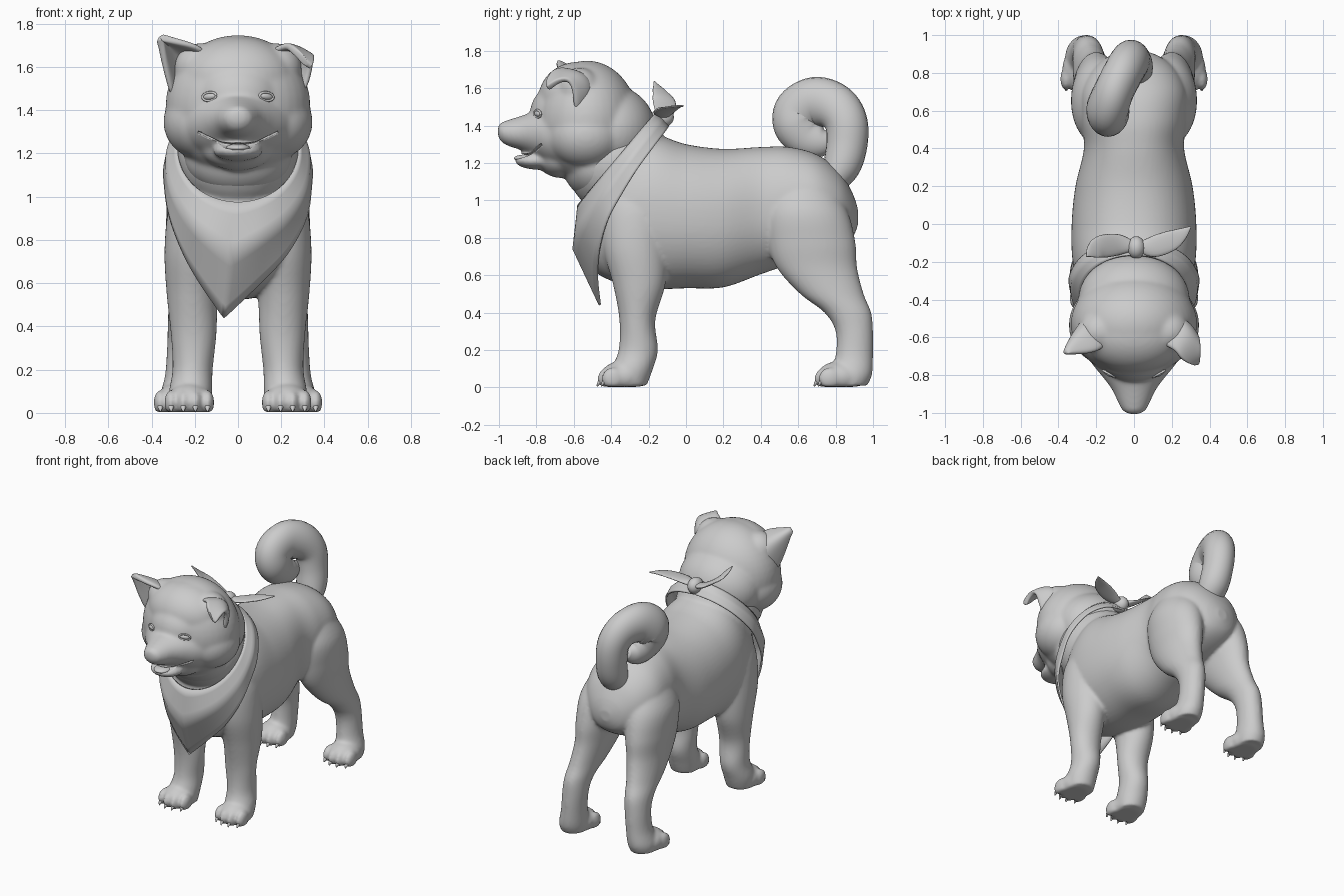
import bpy, bmesh
from math import sin, cos, pi
from mathutils import Vector, Matrix

if "Cube" in bpy.data.objects:
    bpy.data.objects.remove(bpy.data.objects["Cube"])

grey = bpy.data.materials.new("plain grey")
grey.use_nodes = True
grey.diffuse_color = (0.6, 0.6, 0.6, 1)
grey.node_tree.nodes["Principled BSDF"].inputs["Base Color"].default_value = (0.6, 0.6, 0.6, 1)

X, Y, Z = Vector((1, 0, 0)), Vector((0, 1, 0)), Vector((0, 0, 1))


def finish(bm, name):
    bmesh.ops.recalc_face_normals(bm, faces=bm.faces)
    for f in bm.faces:
        f.smooth = True
    mesh = bpy.data.meshes.new(name)
    bm.to_mesh(mesh)
    bm.free()
    mesh.materials.append(grey)
    ob = bpy.data.objects.new(name, mesh)
    bpy.context.collection.objects.link(ob)
    return ob


def spline(rows, steps=6):
    """Catmull-Rom through the rows of numbers."""
    rows = [Vector(r) for r in rows]
    out = []
    for i in range(len(rows) - 1):
        a, b, c, d = (rows[max(0, min(len(rows) - 1, i + k))] for k in (-1, 0, 1, 2))
        for k in range(steps):
            t = k / steps
            out.append(0.5 * (2 * b + (c - a) * t + (2 * a - 5 * b + 4 * c - d) * t * t
                              + (3 * b - a - 3 * c + d) * t ** 3))
    return out + [rows[-1]]


def loft(bm, rows, ref, axis=None, square=1.0, n=24):
    """Skin oval rings; each row is x, y, z, half width, half depth."""
    rows = spline(rows)
    rings = []
    for i, r in enumerate(rows):
        p = Vector(r[:3])
        t = axis or (Vector(rows[min(i + 1, len(rows) - 1)][:3]) - Vector(rows[max(i - 1, 0)][:3])).normalized()
        s = t.cross(ref).normalized()
        u = s.cross(t)
        ring = []
        for k in range(n):
            c, q = cos(2 * pi * k / n), sin(2 * pi * k / n)
            c, q = (abs(v) ** square * (1 if v > 0 else -1) for v in (c, q))
            ring.append(bm.verts.new(p + s * c * max(r[3], .003) + u * q * max(r[4], .003)))
        rings.append(ring)
    for a, b in zip(rings, rings[1:]):
        for k in range(n):
            bm.faces.new((a[k], a[(k + 1) % n], b[(k + 1) % n], b[k]))
    bm.faces.new(rings[0])
    bm.faces.new(rings[-1])


def ball(bm, c, r, rot=None):
    m = Matrix.Translation(c) @ (rot or Matrix()) @ Matrix.Diagonal((*r, 1))
    bmesh.ops.create_uvsphere(bm, u_segments=40, v_segments=24, radius=1, matrix=m)


def fuse(ob, voxel, rounds):
    m = ob.modifiers.new("fuse", 'REMESH')
    m.mode, m.voxel_size, m.use_smooth_shade = 'VOXEL', voxel, True
    s = ob.modifiers.new("soften", 'SMOOTH')
    s.factor, s.iterations = 0.5, rounds


def mirror_x(rows, side):
    return [(r[0] * side, *r[1:]) for r in rows]


# Torso, neck and legs
bm = bmesh.new()
loft(bm, [(0, -.55, .86, .06, .1), (0, -.5, .87, .19, .24), (0, -.36, .91, .285, .355),
          (0, -.2, .94, .325, .415), (0, 0, .915, .33, .385), (0, .2, .905, .31, .37),
          (0, .4, .945, .265, .34), (0, .55, .97, .28, .315), (0, .7, .97, .28, .275),
          (0, .82, .95, .22, .205), (0, .89, .92, .13, .12), (0, .92, .91, .04, .04)], Z, Y, .92, 64)
ball(bm, (0, -.36, 1.2), (.28, .28, .285))
front_leg = [(.16, -.27, 1.08, .1, .14), (.18, -.27, .95, .14, .18), (.195, -.27, .75, .145, .175),
             (.21, -.25, .55, .12, .14), (.205, -.26, .36, .105, .096), (.21, -.255, .2, .093, .105),
             (.22, -.29, .09, .1, .11), (.22, -.3, .01, .09, .09)]
rear_leg = [(.14, .62, 1.12, .1, .13), (.175, .64, .95, .15, .22), (.195, .67, .78, .135, .235),
            (.205, .7, .64, .115, .215), (.225, .78, .5, .097, .17), (.24, .865, .4, .085, .125),
            (.248, .9, .3, .08, .1), (.258, .9, .17, .08, .1), (.272, .88, .07, .092, .115),
            (.275, .87, .01, .085, .1)]
claws = bmesh.new()
for side in (-1, 1):
    loft(bm, mirror_x(front_leg, side), Y, -Z, n=40)
    loft(bm, mirror_x(rear_leg, side), Y, -Z, n=40)
    for px, py in ((.225, -.34), (.275, .82)):
        ball(bm, (side * px, py, .055), (.105, .12, .085))
        for i in range(4):
            off = (i - 1.5) * .056
            tx, ty = side * px + off, py - .085 + abs(off) * .4
            ball(bm, (tx, ty, .048), (.031, .06, .058))
            loft(claws, [(tx, ty - .03, .04, .013, .016), (tx, ty - .05, .025, .01, .012),
                         (tx, ty - .062, .006, .003, .003)], X, n=8)
for v in bm.verts:
    v.co.z = max(v.co.z, .003)
fuse(finish(bm, "body_and_legs"), .0115, 6)
finish(claws, "claws")

# Head with brow, cheeks, muzzle, jaw and throat
bm = bmesh.new()
ball(bm, (0, -.53, 1.42), (.335, .275, .327))
ball(bm, (0, -.58, 1.54), (.27, .21, .2))
ball(bm, (0, -.62, 1.46), (.22, .215, .19))
ball(bm, (0, -.4, 1.37), (.295, .24, .245))
ball(bm, (0, -.47, 1.19), (.25, .19, .19))
loft(bm, [(0, -.58, 1.34, .29, .2), (0, -.68, 1.345, .26, .18), (0, -.75, 1.345, .215, .155),
          (0, -.82, 1.355, .158, .118), (0, -.88, 1.36, .115, .092), (0, -.95, 1.36, .082, .07),
          (0, -.99, 1.365, .058, .05), (0, -1.007, 1.37, .025, .02)], Z, Y, n=48)
ball(bm, (0, -.968, 1.388), (.052, .038, .034))
ball(bm, (0, -.79, 1.212), (.115, .125, .048))
ball(bm, (0, -.67, 1.23), (.17, .13, .11))
for side in (-1, 1):
    ball(bm, (side * .16, -.535, 1.345), (.185, .205, .175))
    ball(bm, (side * .175, -.57, 1.595), (.12, .115, .115))
head = finish(bm, "head")
fuse(head, .011, 14)

# Smiling mouth opening
bm = bmesh.new()
smile = [(.175, -.765, 1.3, .02, .006), (.125, -.84, 1.258, .04, .008), (.06, -.895, 1.238, .06, .014)]
loft(bm, mirror_x(smile, -1) + [(0, -.915, 1.234, .07, .018)] + smile[::-1], Z)
cutter = finish(bm, "mouth_cutter")
cutter.hide_render = True
cutter.hide_viewport = True
cut = head.modifiers.new("mouth", 'BOOLEAN')
cut.operation, cut.object = 'DIFFERENCE', cutter

bm = bmesh.new()
ball(bm, (0, -.855, 1.225), (.055, .065, .02))
finish(bm, "tongue")

# Eyes with thin rims
for side, label in ((1, "left"), (-1, "right")):
    turn = Matrix.Rotation(side * .5, 4, 'Z') @ Matrix.Rotation(side * .12, 4, 'Y')
    place = Matrix.Translation((side * .13, -.79, 1.463)) @ turn
    bm = bmesh.new()
    ball(bm, place.translation, (.034, .016, .016), turn)
    finish(bm, label + "_eye")
    bm = bmesh.new()
    ring = [(.036 * cos(a), -.004, .019 * sin(a), .006, .006) for a in (k * pi / 6 for k in range(13))]
    loft(bm, ring, Y, n=8)
    bm.transform(place)
    finish(bm, label + "_eyelids")


def sheet(name, rows, thick):
    """Thin skin over rows of points."""
    bm = bmesh.new()
    grid = [[bm.verts.new(p) for p in row] for row in rows]
    for a, b in zip(grid, grid[1:]):
        for k in range(len(a) - 1):
            bm.faces.new((a[k], a[k + 1], b[k + 1], b[k]))
    ob = finish(bm, name)
    s = ob.modifiers.new("thickness", 'SOLIDIFY')
    s.thickness, s.offset = thick, 0
    return ob


def ear(name, rows):
    """Each row is inner edge, outer edge and how far the back bulges."""
    pts = []
    for a, b, bulge in rows:
        a, b = Vector(a), Vector(b)
        out = Vector((b.x * .35, 1, .3)) * bulge
        pts.append([a.lerp(b, k / 6) + out * sin(pi * k / 6) for k in range(7)])
    d = sheet(name, pts, .035).modifiers.new("rounding", 'SUBSURF')
    d.levels = d.render_levels = 2


ear("right_ear", [((-.13, -.62, 1.64), (-.3, -.6, 1.44), .12), ((-.17, -.67, 1.69), (-.325, -.635, 1.53), .12),
                  ((-.25, -.69, 1.71), (-.345, -.66, 1.62), .08), ((-.33, -.69, 1.73), (-.355, -.68, 1.695), .03),
                  ((-.355, -.69, 1.74), (-.365, -.69, 1.725), 0)])
ear("left_ear", [((.13, -.62, 1.64), (.3, -.6, 1.46), .11), ((.17, -.65, 1.685), (.335, -.6, 1.56), .1),
                 ((.22, -.67, 1.7), (.345, -.62, 1.645), .04), ((.24, -.71, 1.69), (.35, -.68, 1.64), 0),
                 ((.28, -.735, 1.655), (.345, -.72, 1.61), 0), ((.32, -.745, 1.61), (.335, -.74, 1.595), 0)])

# Curled tail
bm = bmesh.new()
loft(bm, [(.0, .76, 1.08, .07, .09), (.0, .83, 1.18, .1, .1), (-.01, .86, 1.3, .11, .1),
          (-.025, .855, 1.42, .115, .103), (-.06, .795, 1.5, .125, .105), (-.11, .695, 1.525, .135, .107),
          (-.14, .61, 1.475, .138, .112), (-.13, .6, 1.4, .13, .108), (-.11, .655, 1.335, .11, .085),
          (-.09, .73, 1.315, .08, .06), (-.08, .79, 1.33, .03, .03)], X)
finish(bm, "tail")

# Neckerchief: lower edge from the front point round to the back, hung from a tilted ring
edge = [(0, -.46, .44), (.13, -.475, .59), (.235, -.465, .73), (.31, -.42, .89), (.335, -.345, 1.03),
        (.335, -.265, 1.16), (.27, -.17, 1.29), (.15, -.11, 1.37), (0, -.095, 1.395)]
columns = []
for side in (-1, 1):
    low_edge = spline([(x * side - .065 * max(0, 1 - .4 * k), y, z) for k, (x, y, z) in enumerate(edge)])
    half = []
    for k, low in enumerate(low_edge):
        a = side * pi * k / (len(low_edge) - 1)
        top = Vector((.28 * sin(a), -.37 - .205 * cos(a), 1.22 - .245 * cos(a)))
        push = Vector((sin(a) * .025, -.068 * max(0, cos(a)) ** 2 - .008 * cos(a), 0))
        half.append([top.lerp(low, t / 9) + push * min(t / 4, (9 - t) / 5) for t in range(10)])
    columns += half[::-1] if side < 0 else half[1:]
sheet("neckerchief", columns, .012)

# Knot and its two loose ends
bm = bmesh.new()
ball(bm, (.012, -.125, 1.445), (.048, .06, .055))
finish(bm, "knot")
ends = {"right_knot_end": [(0, -.12, 1.45, .025, .02), (-.08, -.11, 1.48, .055, .014),
                           (-.17, -.12, 1.54, .06, .01), (-.22, -.145, 1.59, .04, .008),
                           (-.25, -.17, 1.635, .004, .004)],
        "left_knot_end": [(.02, -.12, 1.45, .025, .02), (.1, -.12, 1.47, .055, .014),
                          (.19, -.09, 1.49, .055, .01), (.25, -.055, 1.5, .035, .008),
                          (.3, -.015, 1.505, .004, .004)]}
for name, path in ends.items():
    bm = bmesh.new()
    loft(bm, path, Z, n=16)
    finish(bm, name)
